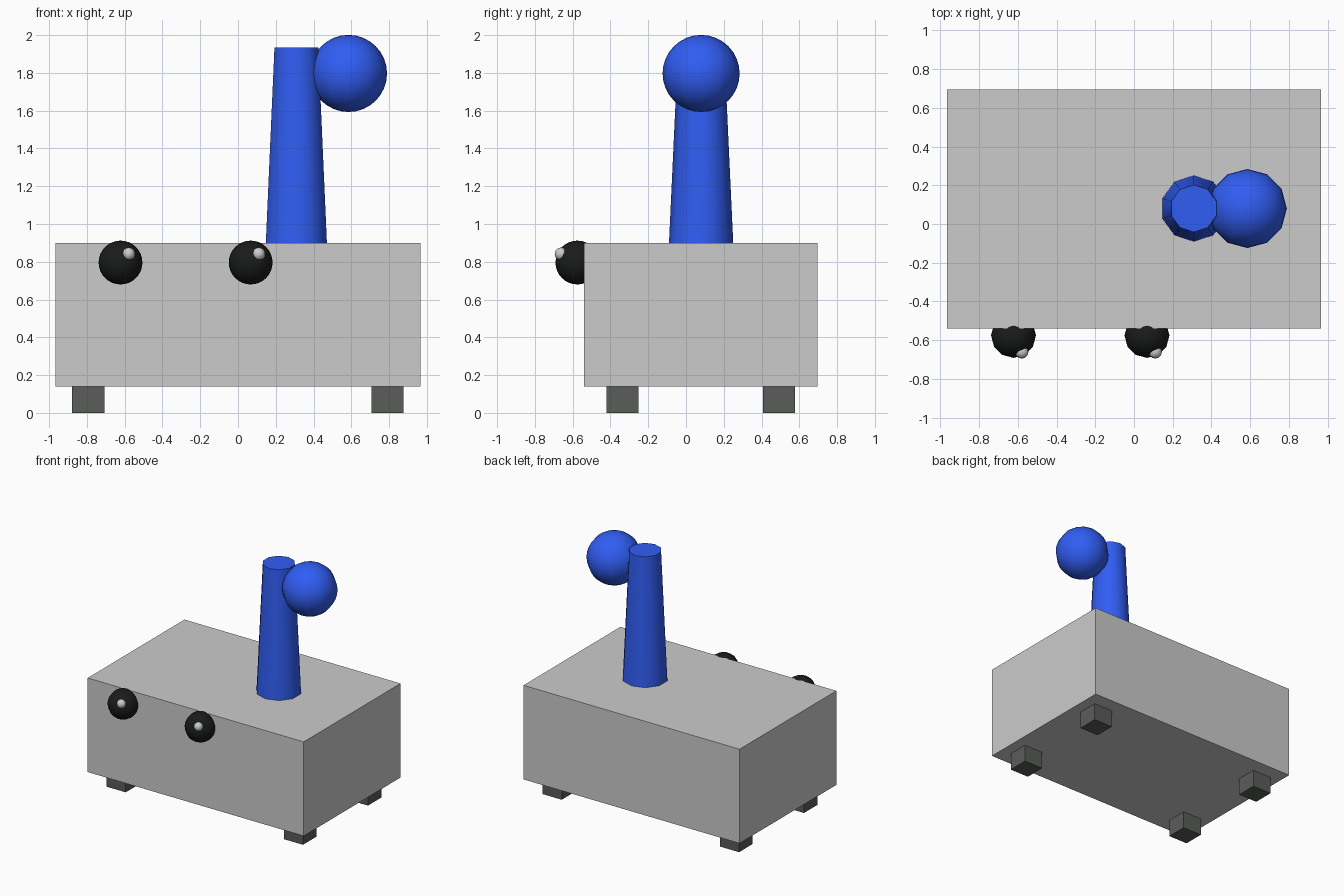
import bpy
from math import radians

if "Cube" in bpy.data.objects:
    bpy.data.objects.remove(bpy.data.objects["Cube"])


def material(name, rgb):
    m = bpy.data.materials.new(name)
    m.diffuse_color = (*rgb, 1)
    m.use_nodes = True
    m.node_tree.nodes["Principled BSDF"].inputs["Base Color"].default_value = m.diffuse_color
    return m


BLUE = material("blue", (0.03, 0.11, 0.9))
BLACK = material("black", (0.01, 0.011, 0.011))
DARK = material("dark_grey", (0.1, 0.11, 0.1))


def finish(name, mat, smooth=True):
    ob = bpy.context.object
    ob.name = name
    if mat:
        ob.data.materials.append(mat)
    if smooth:
        bpy.ops.object.shade_smooth_by_angle(angle=radians(40))
    return ob


def box(name, lo, hi, mat=None):
    centre = [(a + b) / 2 for a, b in zip(lo, hi)]
    bpy.ops.mesh.primitive_cube_add(size=1, location=centre)
    bpy.context.object.scale = [b - a for a, b in zip(lo, hi)]
    bpy.ops.object.transform_apply(location=False, rotation=False, scale=True)
    return finish(name, mat, smooth=False)


def ball(name, centre, radius, mat=None):
    bpy.ops.mesh.primitive_uv_sphere_add(
        segments=12, ring_count=16, radius=radius, location=centre)
    return finish(name, mat)


# Main body
box("body", (-0.965, -0.54, 0.14), (0.965, 0.695, 0.9))

# Four feet
for side, x in (("left", -0.793), ("right", 0.791)):
    for end, y in (("front", -0.337), ("back", 0.492)):
        box(f"{end}_{side}_foot", (x - 0.085, y - 0.085, 0),
            (x + 0.085, y + 0.085, 0.17), DARK)

# Ten-sided tapered neck and the ball head beside its top
bpy.ops.mesh.primitive_cone_add(
    vertices=10, radius1=0.17, radius2=0.122, depth=1.034,
    location=(0.309, 0.08, 1.417))
finish("neck", BLUE)
ball("head", (0.585, 0.08, 1.797), 0.204, BLUE)

# Eyes half sunk in the front, each with a small highlight
for side, x in (("left", -0.622), ("right", 0.067)):
    ball(f"{side}_eye", (x, -0.575, 0.796), 0.116, BLACK)
    ball(f"{side}_eye_highlight", (x + 0.043, -0.661, 0.841), 0.034)
